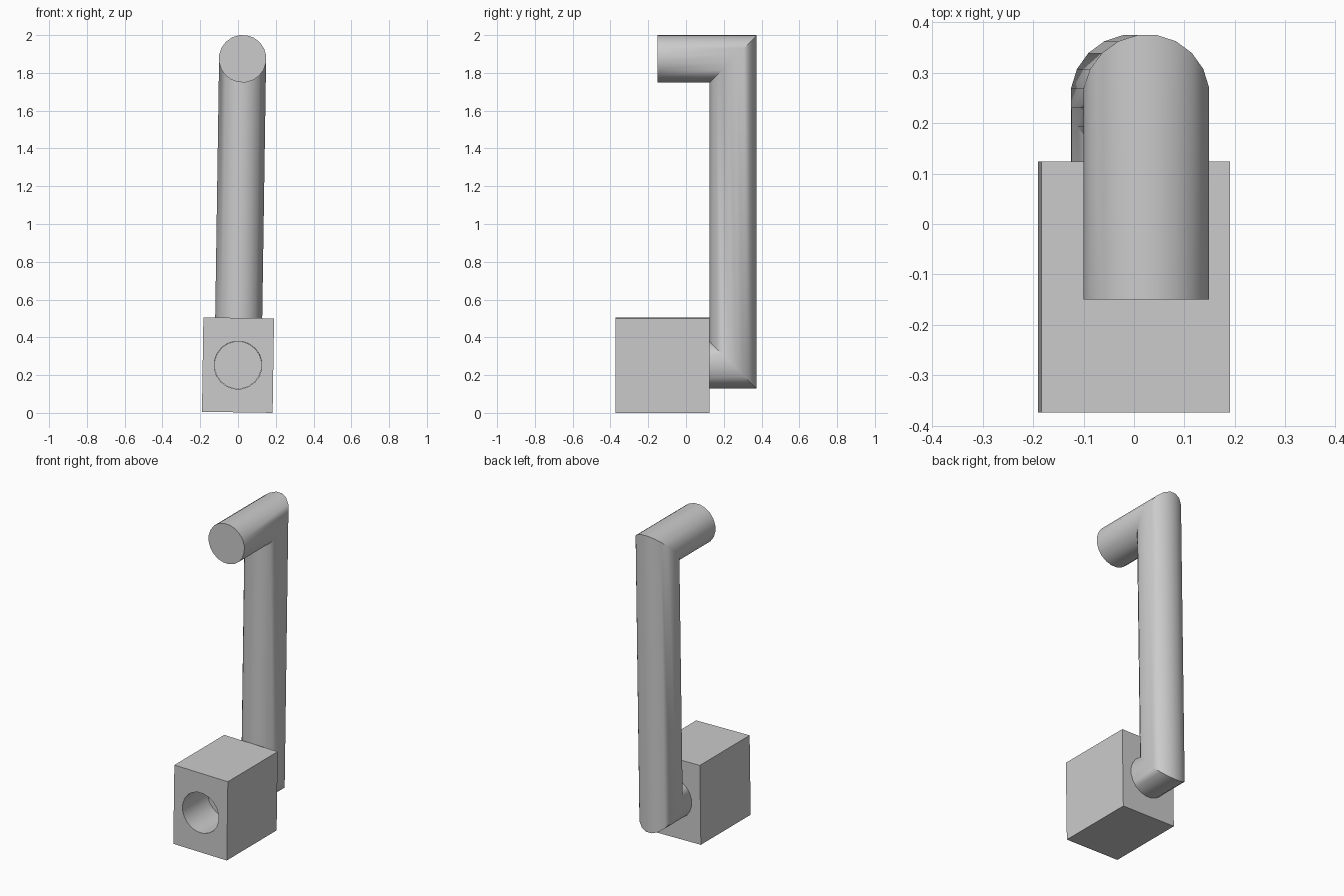
import bpy
import bmesh
from math import pi, cos, sin, radians
from mathutils import Matrix, Vector

cube = bpy.data.objects.get("Cube")
if cube:
    bpy.data.objects.remove(cube, do_unlink=True)

# Shared material
GREY = (0.6, 0.6, 0.6, 1)
grey = bpy.data.materials.new("plain grey")
grey.use_nodes = True
grey.diffuse_color = GREY
grey.node_tree.nodes["Principled BSDF"].inputs["Base Color"].default_value = GREY

# The whole crank leans slightly sideways around the block centre
LEAN = Matrix.Translation((0, 0, 0.253)) @ Matrix.Rotation(0.015, 4, 'Y')
SIDES = 20
RADIUS = 0.126
BACK = 0.25


def finish(name, bm):
    bmesh.ops.recalc_face_normals(bm, faces=bm.faces)
    mesh = bpy.data.meshes.new(name)
    bm.to_mesh(mesh)
    bm.free()
    mesh.materials.append(grey)
    obj = bpy.data.objects.new(name, mesh)
    bpy.context.collection.objects.link(obj)
    obj.matrix_world = LEAN
    return obj


def activate(obj):
    bpy.ops.object.select_all(action='DESELECT')
    obj.select_set(True)
    bpy.context.view_layer.objects.active = obj


def smooth(obj):
    activate(obj)
    bpy.ops.object.shade_smooth_by_angle(angle=radians(30))


def ring(bm, centre, across, radius):
    """Circle of vertices spanned by the x axis and the 'across' vector."""
    return [bm.verts.new(Vector(centre) + Vector((radius * cos(a), 0, 0))
                         + Vector(across) * radius * sin(a))
            for a in (2 * pi * (i + 0.5) / SIDES for i in range(SIDES))]


def tube(name, sections, radius):
    """Skin a capped tube over a list of (centre, across) sections."""
    bm = bmesh.new()
    rings = [ring(bm, c, d, radius) for c, d in sections]
    for a, b in zip(rings, rings[1:]):
        for i in range(SIDES):
            j = (i + 1) % SIDES
            bm.faces.new((a[i], a[j], b[j], b[i]))
    bm.faces.new(rings[0])
    bm.faces.new(rings[-1])
    return finish(name, bm)


# Crank handle: shaft in the block, upright arm and grip with mitred corners
top = 1.622
handle = tube("crank_handle", [
    ((0, -0.125, 0), (0, 0, 1)),
    ((0, BACK, 0), (0, -1, 1)),
    ((0, BACK, top), (0, -1, -1)),
    ((0, -0.15, top), (0, 0, -1)),
], RADIUS)
smooth(handle)

# Bearing block with a round bore through it
bm = bmesh.new()
bmesh.ops.create_cube(bm, size=1, matrix=Matrix.Translation((0, -0.125, 0))
                      @ Matrix.Diagonal((0.374, 0.498, 0.5, 1)))
block = finish("bearing_block", bm)
cutter = tube("bore_cutter", [((0, -0.6, 0), (0, 0, 1)), ((0, 0.4, 0), (0, 0, 1))],
              RADIUS + 0.001)
cutter.hide_render = True
bore = block.modifiers.new("bore", 'BOOLEAN')
bore.operation = 'DIFFERENCE'
bore.solver = 'EXACT'
bore.object = cutter
bpy.context.view_layer.update()
activate(block)
bpy.ops.object.modifier_apply(modifier=bore.name)
bpy.data.objects.remove(cutter, do_unlink=True)
smooth(block)
